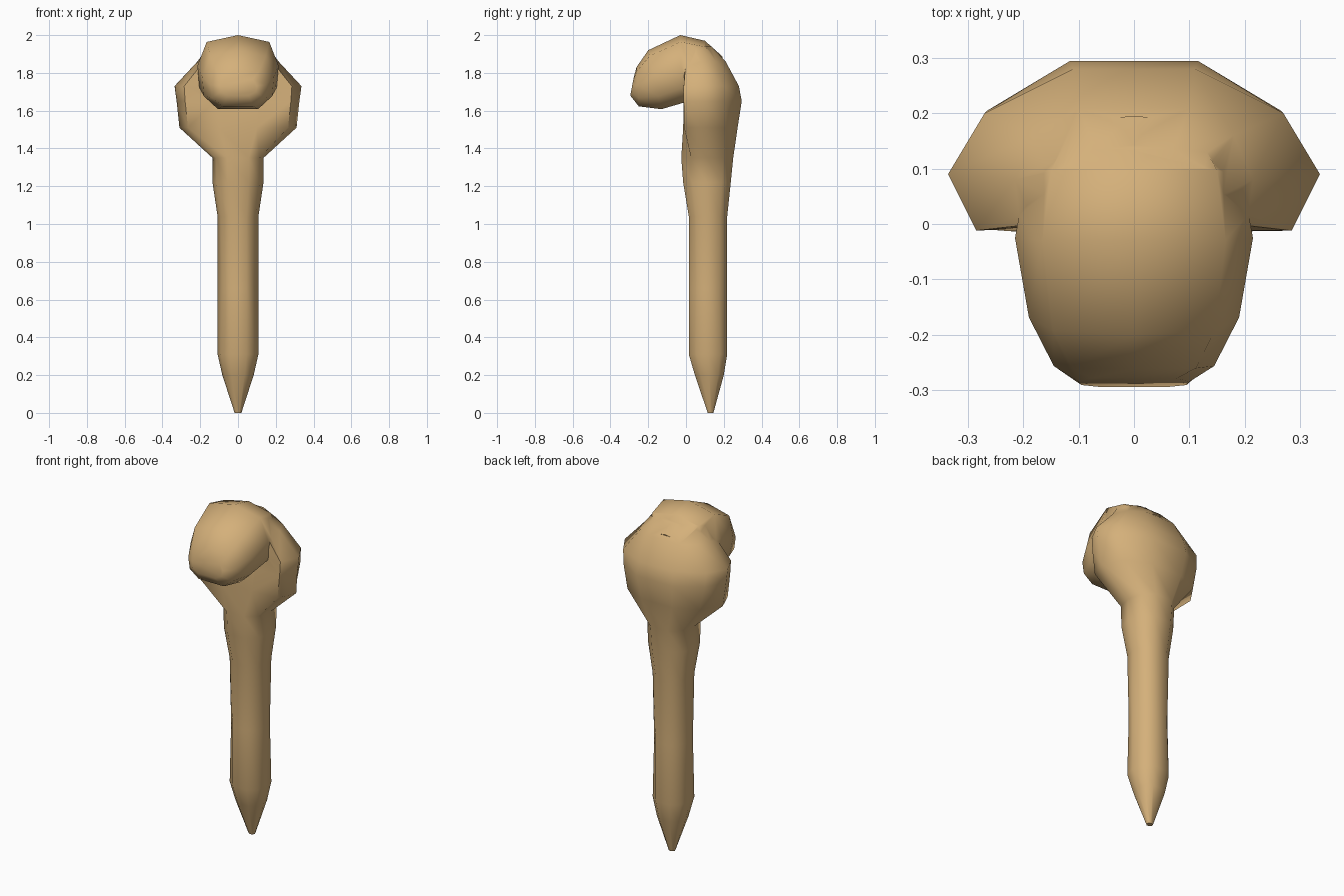
import bpy, bmesh, math

if "Cube" in bpy.data.objects:
    bpy.data.objects.remove(bpy.data.objects["Cube"])

wood = bpy.data.materials.new("tan wood")
wood.diffuse_color = (0.66, 0.435, 0.195, 1)
wood.use_nodes = True
wood.node_tree.nodes["Principled BSDF"].inputs["Base Color"].default_value = wood.diffuse_color


def loft(name, rings):
    """Skin a list of closed rings and cap both ends."""
    bm = bmesh.new()
    loops = [[bm.verts.new(p) for p in ring] for ring in rings]
    n = len(loops[0])
    for a, b in zip(loops, loops[1:]):
        for i in range(n):
            j = (i + 1) % n
            bm.faces.new((a[i], a[j], b[j], b[i]))
    bm.faces.new(loops[0])
    bm.faces.new(loops[-1])
    bmesh.ops.recalc_face_normals(bm, faces=bm.faces)
    me = bpy.data.meshes.new(name)
    bm.to_mesh(me)
    bm.free()
    me.materials.append(wood)
    ob = bpy.data.objects.new(name, me)
    bpy.context.collection.objects.link(ob)
    return ob


def mirrored(half, z):
    """Half outline, back to front, closed across x = 0."""
    return [(x, y, z) for x, y in half] + [(-x, y, z) for x, y in reversed(half)]


def shaft_ring(z, w, y0, y1, d=1.0):
    unit = [(0.42, 1), (0.85 * d, 0.62 * d), (1, 0), (0.85 * d, -0.62 * d), (0.42, -1)]
    c, r = (y0 + y1) / 2, (y1 - y0) / 2
    return mirrored([(x * w, c + y * r) for x, y in unit], z)


# Pointed shaft
rings = [shaft_ring(*s) for s in (
    (0.0, 0.018, 0.115, 0.145), (0.2, 0.083, 0.047, 0.20),
    (0.31, 0.108, 0.015, 0.218), (0.66, 0.108, 0.015, 0.218, 0.93),
    (1.04, 0.108, 0.015, 0.218), (1.22, 0.135, -0.015, 0.237),
    (1.35, 0.135, -0.025, 0.25))]

# Wide bulb of the head
rings += [mirrored(h, z) for z, h in (
    (1.51, ((0.10, 0.273), (0.235, 0.21), (0.31, 0.10), (0.265, -0.01), (0.10, -0.015))),
    (1.65, ((0.115, 0.295), (0.265, 0.205), (0.325, 0.09), (0.28, -0.012), (0.11, 0.0))),
    (1.73, ((0.11, 0.28), (0.27, 0.20), (0.336, 0.09), (0.285, -0.012), (0.11, 0.0))),
    (1.86, ((0.10, 0.21), (0.18, 0.16), (0.215, 0.08), (0.18, 0.0), (0.08, -0.01))),
    (1.94, ((0.07, 0.135), (0.13, 0.10), (0.155, 0.05), (0.13, 0.01), (0.06, 0.0))))]
club = loft("club", rings)

# Knob curling forward: top y, top z, bottom y, bottom z, half width
section = [(0, 1), (0.77, 0.9), (1, 0.55), (0.95, 0.22), (0.56, 0),
           (-0.56, 0), (-0.95, 0.22), (-1, 0.55), (-0.77, 0.9)]
knob = loft("knob", [
    [(u * w, yb + (yt - yb) * t, zb + (zt - zb) * t) for u, t in section]
    for yt, zt, yb, zb, w in (
        (-0.277, 1.775, -0.295, 1.68, 0.10), (-0.262, 1.83, -0.25, 1.623, 0.145),
        (-0.20, 1.92, -0.13, 1.608, 0.19), (-0.03, 2.0, -0.02, 1.64, 0.215),
        (0.10, 1.97, 0.07, 1.66, 0.195), (0.195, 1.885, 0.12, 1.70, 0.13))])

# Join knob and club into one skin
mod = club.modifiers.new("join", "BOOLEAN")
mod.operation = "UNION"
mod.solver = "EXACT"
mod.object = knob
bpy.context.view_layer.objects.active = club
club.select_set(True)
bpy.ops.object.modifier_apply(modifier=mod.name)
bpy.data.objects.remove(knob)
bpy.ops.object.shade_smooth_by_angle(angle=math.radians(60))
